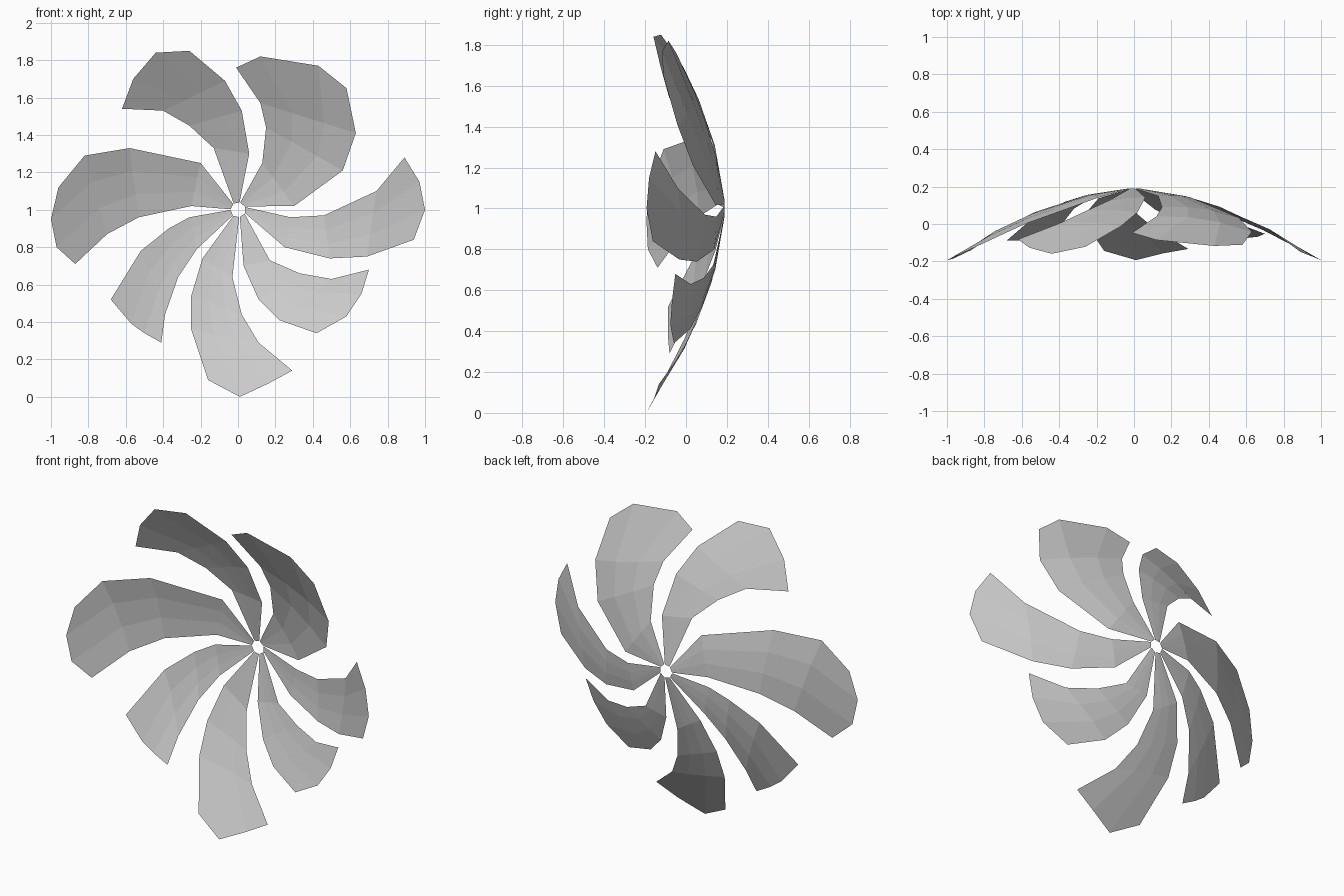
import bpy
import bmesh
import math
from mathutils import Vector

default_cube = bpy.data.objects.get("Cube")
if default_cube:
    bpy.data.objects.remove(default_cube, do_unlink=True)

# One plain grey for every blade
grey = bpy.data.materials.new("light_grey")
grey.use_nodes = True
colour = (0.6, 0.6, 0.6, 1)
grey.diffuse_color = colour
grey.node_tree.nodes["Principled BSDF"].inputs["Base Color"].default_value = colour

BLADES = 7
HUB_RADIUS = 0.04
COLUMNS = 3
STEP = math.tau / BLADES
FIRST_ANGLE = math.radians(50)


def on_dome(point):
    """Lift a flat point (across, up from the hub) onto the shallow dome."""
    depth = 0.19 - 0.383 * point.length ** 1.75
    return Vector((point.x, depth, point.y + 1))


def hub_point(angle):
    return Vector((math.cos(angle), math.sin(angle))) * HUB_RADIUS


def make_blade(name, order, outer, inner, tip):
    """Loft between the two curved edges, ending in a blunt rounded tip."""
    middle = FIRST_ANGLE + order * STEP
    left_edge = [hub_point(middle - STEP * 0.45)] + [Vector(p) for p in outer]
    right_edge = [hub_point(middle + STEP * 0.45)] + [Vector(p) for p in inner]
    rows = [[a.lerp(b, i / COLUMNS) for i in range(COLUMNS + 1)]
            for a, b in zip(left_edge, right_edge)]
    rows[-1] = [left_edge[-1], *[Vector(p) for p in tip], right_edge[-1]]

    bm = bmesh.new()
    grid = [[bm.verts.new(on_dome(p)) for p in row] for row in rows]
    for low, high in zip(grid, grid[1:]):
        for i in range(COLUMNS):
            bm.faces.new((low[i], low[i + 1], high[i + 1], high[i]))
    mesh = bpy.data.meshes.new(name)
    bm.to_mesh(mesh)
    bm.free()
    mesh.materials.append(grey)
    blade = bpy.data.objects.new(name, mesh)
    bpy.context.collection.objects.link(blade)
    return blade


# Blades, counter-clockwise around the hub; each is cut a little differently
make_blade("upper_left_blade", 0,
           outer=[(.3, .02), (.56, .21), (.63, .41), (.58, .65)],
           inner=[(.13, .25), (.15, .44), (.12, .57), (-.01, .76)],
           tip=[(.43, .77), (.12, .82)])
make_blade("upper_right_blade", 1,
           outer=[(.06, .3), (.02, .53), (-.07, .69), (-.26, .85)],
           inner=[(-.13, .33), (-.26, .45), (-.4, .53), (-.62, .54)],
           tip=[(-.44, .84), (-.56, .7)])
make_blade("right_blade", 2,
           outer=[(-.2, .25), (-.58, .33), (-.82, .29), (-.96, .12)],
           inner=[(-.25, .02), (-.53, -.04), (-.7, -.13), (-.87, -.29)],
           tip=[(-1, -.05), (-.97, -.2)])
make_blade("lower_right_blade", 3,
           outer=[(-.26, -.04), (-.37, -.1), (-.52, -.22), (-.68, -.48)],
           inner=[(-.22, -.21), (-.32, -.36), (-.39, -.56), (-.41, -.71)],
           tip=[(-.57, -.61), (-.5, -.66)])
make_blade("bottom_blade", 4,
           outer=[(-.19, -.26), (-.25, -.46), (-.25, -.64), (-.16, -.91)],
           inner=[(-.03, -.36), (.02, -.56), (.11, -.71), (.29, -.86)],
           tip=[(.01, -1), (.16, -.93)])
make_blade("lower_left_blade", 5,
           outer=[(.03, -.3), (.11, -.48), (.22, -.59), (.42, -.66)],
           inner=[(.17, -.27), (.33, -.34), (.5, -.37), (.7, -.32)],
           tip=[(.58, -.57), (.66, -.45)])
make_blade("left_blade", 6,
           outer=[(.25, -.2), (.49, -.26), (.69, -.25), (.94, -.16)],
           inner=[(.28, -.04), (.46, -.03), (.74, .1), (.89, .28)],
           tip=[(1, 0), (.97, .15)])
